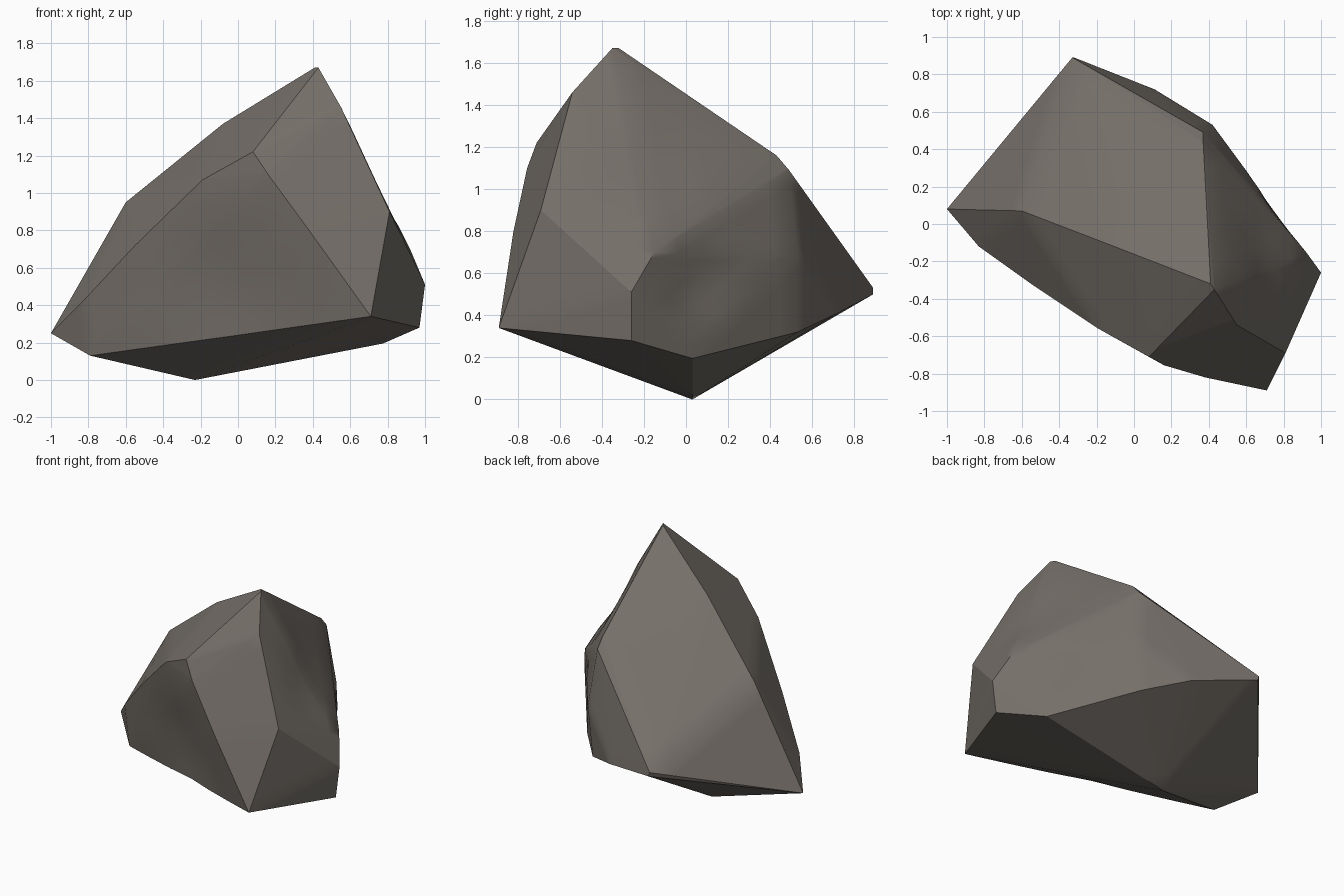
import bpy, bmesh
from mathutils import Vector

if "Cube" in bpy.data.objects:
    bpy.data.objects.remove(bpy.data.objects["Cube"])

# Key corners of the chipped boulder
corners = [
    (0.43, -0.35, 1.67), (0.41, -0.32, 1.67), (0.55, -0.54, 1.46),   # peak and ridge
    (-0.08, -0.13, 1.37), (-0.60, 0.07, 0.95),                       # left ridge
    (0.08, -0.71, 1.22), (-0.19, -0.56, 1.07), (-0.55, -0.32, 0.72), # front brow
    (0.16, -0.755, 1.10), (0.38, -0.82, 0.80), (0.71, -0.89, 0.34),  # front right edge
    (0.81, -0.69, 0.90), (1.00, -0.26, 0.51), (0.97, -0.26, 0.28),   # right side
    (0.92, -0.15, 0.70),                                             # right bulge
    (0.37, 0.43, 1.16), (0.37, 0.49, 1.09),                          # back shoulder
    (0.42, 0.53, 0.68), (0.11, 0.72, 0.41),                          # back lower edge
    (-0.32, 0.89, 0.50), (-0.33, 0.89, 0.53),                        # back tip
    (-1.00, 0.08, 0.25), (-0.83, -0.12, 0.42), (-0.79, -0.12, 0.13), # left tip
    (0.775, 0.03, 0.195), (0.38, 0.53, 0.32), (-0.23, 0.03, 0.0),    # underside
]

# Wrap the corners in flat facets
bm = bmesh.new()
for c in corners:
    bm.verts.new(c)
hull = bmesh.ops.convex_hull(bm, input=bm.verts[:])
inner = {g for g in hull["geom_interior"] + hull["geom_unused"]
         if isinstance(g, bmesh.types.BMVert)}
bmesh.ops.delete(bm, geom=list(inner), context='VERTS')
bmesh.ops.recalc_face_normals(bm, faces=bm.faces[:])
bmesh.ops.subdivide_edges(bm, edges=bm.edges[:], cuts=5, use_grid_fill=True)


def press_hollow(centre, inward, reach, depth):
    """Push a soft hollow into the surface."""
    centre, inward = Vector(centre), Vector(inward).normalized()
    for v in bm.verts:
        d = (v.co - centre).length / reach
        if d < 1:
            v.co += inward * depth * (1 - d * d) ** 2


# Shallow worn hollows above and below the right bulge, and on the front
press_hollow((0.70, -0.22, 1.05), (-0.85, -0.4, -0.3), 0.32, 0.03)
press_hollow((0.76, 0.05, 0.55), (-0.8, -0.6, 0.0), 0.26, 0.03)
press_hollow((-0.10, -0.54, 0.50), (0.45, 0.9, 0.0), 0.48, 0.04)

mesh = bpy.data.meshes.new("boulder")
bm.to_mesh(mesh)
bm.free()
boulder = bpy.data.objects.new("boulder", mesh)
bpy.context.collection.objects.link(boulder)

# Warm grey stone
stone = bpy.data.materials.new("warm grey stone")
stone.diffuse_color = (0.178, 0.159, 0.140, 1)
stone.use_nodes = True
stone.node_tree.nodes["Principled BSDF"].inputs["Base Color"].default_value = stone.diffuse_color
mesh.materials.append(stone)

bpy.context.view_layer.objects.active = boulder
boulder.select_set(True)
bpy.ops.object.shade_smooth_by_angle(angle=0.5)
